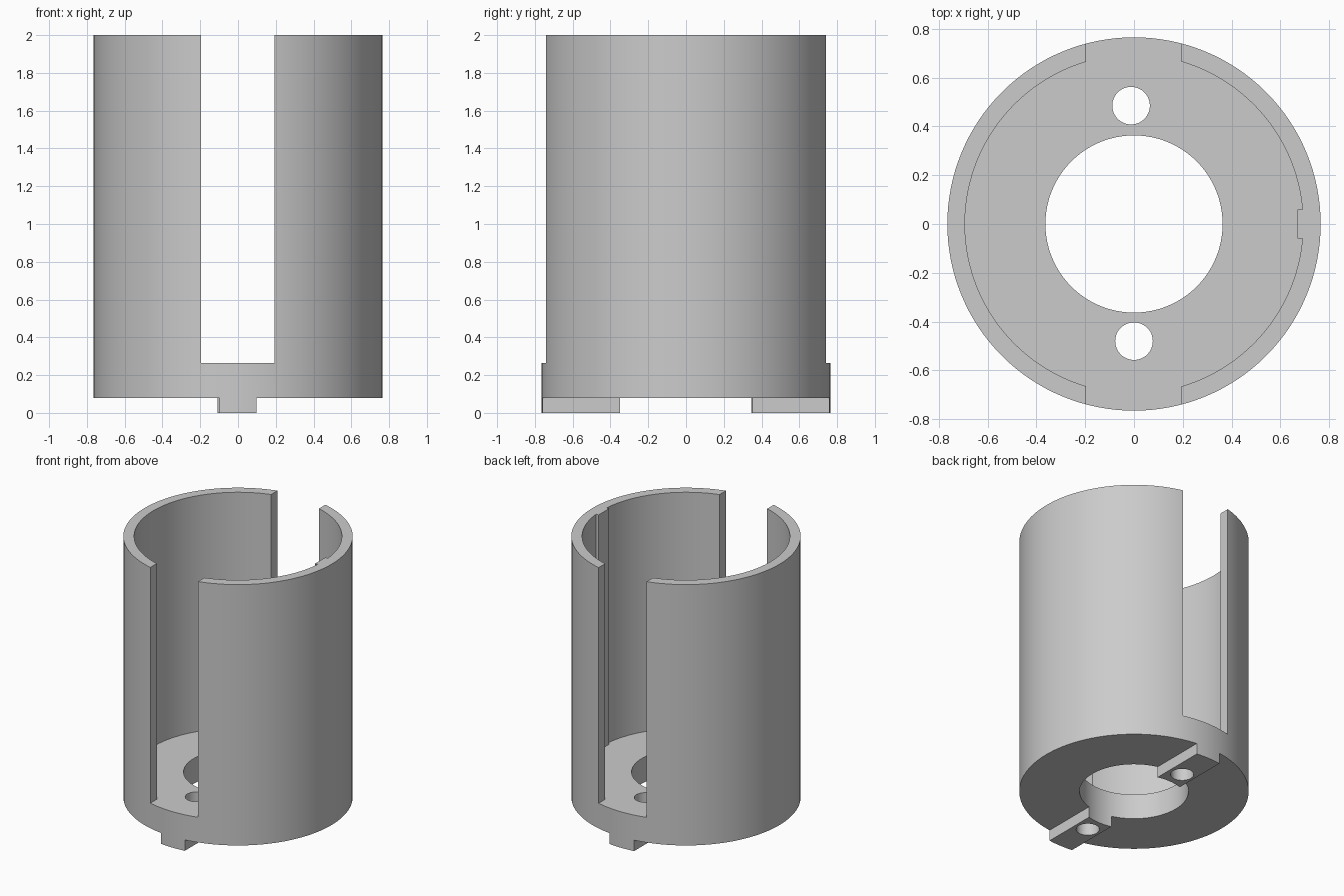
import bpy
from mathutils import Matrix, Vector
import bmesh

if "Cube" in bpy.data.objects:
    bpy.data.objects.remove(bpy.data.objects["Cube"], do_unlink=True)

R_OUT, R_IN, R_BORE, R_HOLE = 0.765, 0.693, 0.363, 0.077
FLOOR, BASE, TOP = 0.265, 0.08, 2.0

grey = bpy.data.materials.new("plain_grey")
grey.use_nodes = True
colour = (0.6, 0.6, 0.6, 1)
grey.diffuse_color = colour
grey.node_tree.nodes["Principled BSDF"].inputs["Base Color"].default_value = colour


def finish(name, bm):
    mesh = bpy.data.meshes.new(name)
    bm.to_mesh(mesh)
    bm.free()
    mesh.materials.append(grey)
    obj = bpy.data.objects.new(name, mesh)
    bpy.context.collection.objects.link(obj)
    return obj


def cylinder(name, radius, z0, z1, x=0, y=0, sides=128):
    bm = bmesh.new()
    bmesh.ops.create_cone(bm, cap_ends=True, segments=sides, radius1=radius,
                          radius2=radius, depth=z1 - z0,
                          matrix=Matrix.Translation((x, y, (z0 + z1) / 2)))
    return finish(name, bm)


def box(name, low, high):
    low, high = Vector(low), Vector(high)
    bm = bmesh.new()
    bmesh.ops.create_cube(bm, size=1, matrix=Matrix.Translation((low + high) / 2)
                          @ Matrix.Diagonal((*(high - low), 1)))
    return finish(name, bm)


def combine(target, tool, operation="DIFFERENCE"):
    tool.hide_render = True
    mod = target.modifiers.new(tool.name, "BOOLEAN")
    mod.operation, mod.object, mod.solver = operation, tool, "EXACT"
    bpy.context.view_layer.objects.active = target
    bpy.ops.object.modifier_apply(modifier=mod.name)
    bpy.data.objects.remove(tool, do_unlink=True)


# Cup with a solid floor, open on the front and back
body = cylinder("slotted_cup", R_OUT, 0, TOP)
combine(body, cylinder("cavity", R_IN, FLOOR, TOP + 1))
combine(body, box("slot", (-0.196, -1, FLOOR), (0.193, 1, TOP + 1)))

# Underside cut away beside the two locating tabs
for y0, y1, left, right in ((-1, 0, -0.097, 0.098), (0, 1, -0.108, 0.09)):
    combine(body, box("relief_a", (-1, y0, -1), (left, y1, BASE)))
    combine(body, box("relief_b", (right, y0, -1), (1, y1, BASE)))

# Central bore and the screw hole through each tab
combine(body, cylinder("bore", R_BORE, -1, 1))
for x, y in ((0, -0.48), (-0.012, 0.485)):
    combine(body, cylinder("screw_hole", R_HOLE, -1, 1, x, y, 48))

# Key rib running down the inside of the wall
combine(body, box("key_rib", (0.67, -0.06, FLOOR - 0.05), (0.73, 0.06, TOP)), "UNION")

bpy.ops.object.select_all(action="DESELECT")
body.select_set(True)
bpy.context.view_layer.objects.active = body
bpy.ops.object.shade_smooth_by_angle(angle=0.5)
